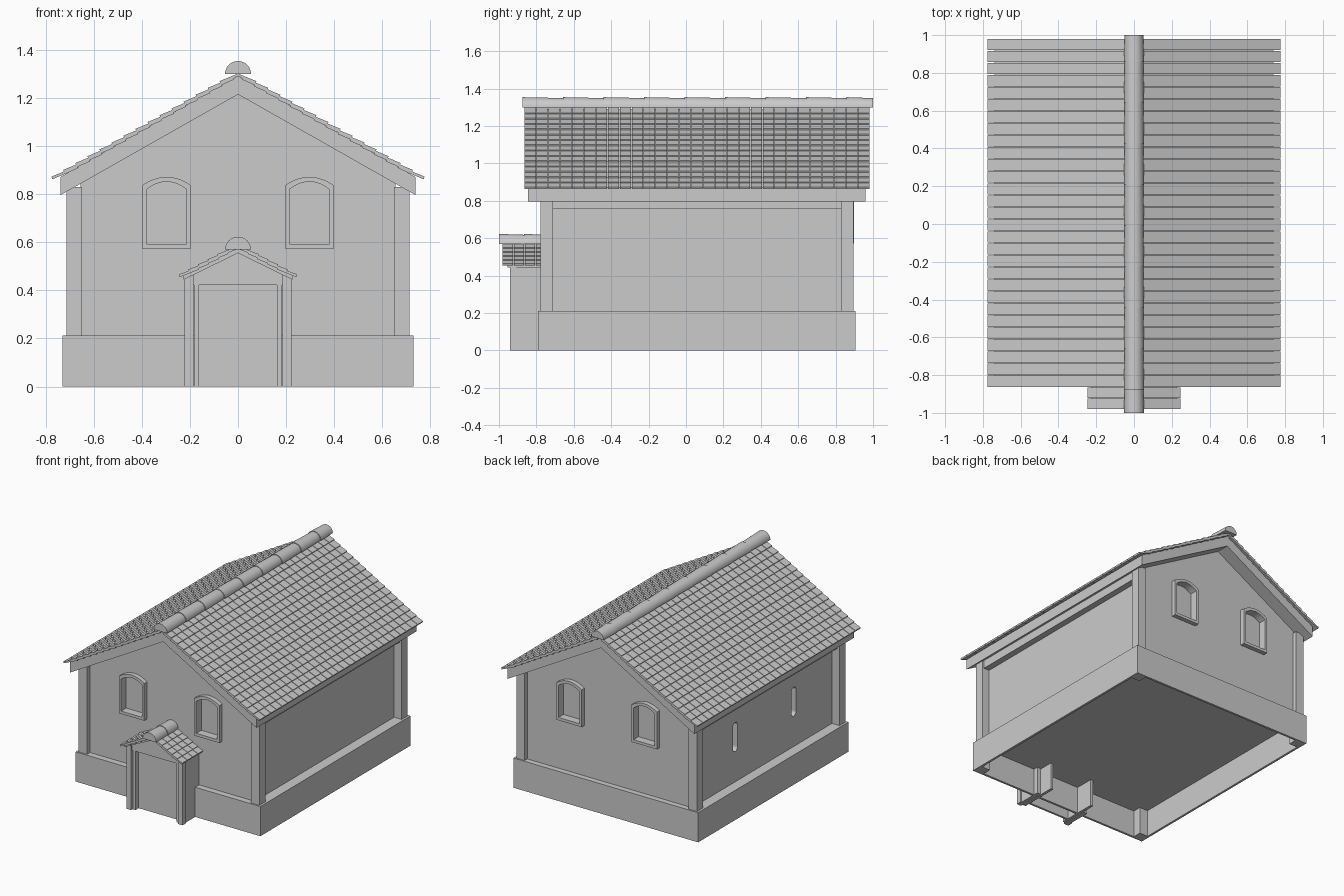
import bpy, bmesh, math

if "Cube" in bpy.data.objects:
    bpy.data.objects.remove(bpy.data.objects["Cube"])

FRONT, BACK = -0.745, 0.865      # gable wall planes
SIDE = 0.655                     # side wall plane


def finish(bm, name, smooth=False):
    bmesh.ops.recalc_face_normals(bm, faces=bm.faces[:])
    me = bpy.data.meshes.new(name)
    bm.to_mesh(me)
    bm.free()
    ob = bpy.data.objects.new(name, me)
    bpy.context.collection.objects.link(ob)
    if smooth:
        bpy.ops.object.select_all(action='DESELECT')
        ob.select_set(True)
        bpy.context.view_layer.objects.active = ob
        bpy.ops.object.shade_smooth_by_angle(angle=math.radians(35))
    return ob


def loft(bm, loop_a, loop_b):
    """Closed solid between two matching loops."""
    a = [bm.verts.new(p) for p in loop_a]
    b = [bm.verts.new(p) for p in loop_b]
    n = len(a)
    bm.faces.new(a)
    bm.faces.new(b[::-1])
    for i in range(n):
        j = (i + 1) % n
        bm.faces.new((a[i], b[i], b[j], a[j]))


def prism_y(bm, prof, y0, y1):
    loft(bm, [(x, y0, z) for x, z in prof], [(x, y1, z) for x, z in prof])


def prism_x(bm, prof, x0, x1):
    loft(bm, [(x0, y, z) for y, z in prof], [(x1, y, z) for y, z in prof])


def box(bm, x0, x1, y0, y1, z0, z1):
    prism_y(bm, [(x0, z0), (x1, z0), (x1, z1), (x0, z1)], y0, y1)


def boxes(name, *dims):
    bm = bmesh.new()
    for d in dims:
        box(bm, *d)
    return finish(bm, name)


def arch(cx, w, z0, z1, z2, n=10):
    pts = [(cx - w, z0), (cx + w, z0)]
    for i in range(n + 1):
        t = 1 - 2 * i / n
        pts.append((cx + w * t, z1 + (z2 - z1) * (1 - t * t)))
    return pts


def roof_slab(name, half, top, bottom, slope, thick_slope, y0, y1):
    bm = bmesh.new()
    prism_y(bm, [(0, top), (half, top - half * thick_slope), (half, bottom - half * slope),
                 (0, bottom), (-half, bottom - half * slope),
                 (-half, top - half * thick_slope)], y0, y1)
    return finish(bm, name)


def tiles(name, x0, z0, dx, dz, rows, length, tilt, y0, y1, cols, thick=0.011, gap=0.004):
    bm = bmesh.new()
    tw = (y1 - y0) / cols
    for r in range(rows):
        xe, ze = x0 - r * dx, z0 + r * dz
        xi = max(xe - length, 0.0)
        zi = ze + (xe - xi) * tilt
        for s in (1, -1):
            prof = [(s * xe, ze), (s * (xe + thick * 0.4), ze + thick),
                    (s * xi, zi + thick), (s * xi, zi)]
            for c in range(cols):
                prism_y(bm, prof, y0 + c * tw + gap / 2, y0 + (c + 1) * tw - gap / 2)
    return finish(bm, name)


def ridge(name, y0, y1, step, z, r0=0.054, r1=0.049, n=16):
    bm = bmesh.new()
    y = y0
    while y < y1 - 0.005:
        e = min(y + step, y1)

        def ring(yy, r):
            return [(r * math.cos(math.pi * i / n), yy, z + r * math.sin(math.pi * i / n))
                    for i in range(n + 1)]
        loft(bm, ring(y, r0), ring(min(e + 0.01, y1), r1))
        y = e
    return finish(bm, name, True)


# Plinth: hollow underneath, closed by a floor plate
t = 0.016
boxes("plinth",
      (-0.73, 0.73, -0.79, -0.79 + t, 0, 0.195), (-0.73, 0.73, 0.905 - t, 0.905, 0, 0.195),
      (-0.73, -0.73 + t, -0.79 + t, 0.905 - t, 0, 0.195),
      (0.73 - t, 0.73, -0.79 + t, 0.905 - t, 0, 0.195),
      (-0.73, 0.73, -0.79, 0.905, 0.195, 0.212))

# Main walls with gables
bm = bmesh.new()
prism_y(bm, [(-SIDE, 0.2), (SIDE, 0.2), (SIDE, 0.86), (0, 1.235), (-SIDE, 0.86)], FRONT, BACK)
walls = finish(bm, "walls")

# Cutter for window recesses and the two slits in the left wall
bm = bmesh.new()
for cx in (-0.297, 0.297):
    prof = arch(cx, 0.083, 0.592, 0.82, 0.852)
    prism_y(bm, prof, FRONT - 0.1, FRONT + 0.025)
    prism_y(bm, prof, BACK - 0.025, BACK + 0.1)
for cy in (0.38, -0.28):
    r, n = 0.026, 8
    prof = [(cy + r * math.cos(math.pi * i / n), 0.61 + r * math.sin(math.pi * i / n))
            for i in range(n + 1)]
    prof += [(cy - r * math.cos(math.pi * i / n), 0.455 - r * math.sin(math.pi * i / n))
             for i in range(n + 1)]
    prism_x(bm, prof, -0.8, -SIDE + 0.04)
cutter = finish(bm, "opening_cutter")
cutter.hide_render = True
mod = walls.modifiers.new("openings", 'BOOLEAN')
mod.object, mod.operation, mod.solver = cutter, 'DIFFERENCE', 'EXACT'
bpy.context.view_layer.objects.active = walls
bpy.ops.object.modifier_apply(modifier=mod.name)
bpy.data.objects.remove(cutter)

# Window frames and sills, front and back
for side, wall, out in (("front", FRONT, -0.032), ("back", BACK, 0.032)):
    for label, cx in (("left", -0.297), ("right", 0.297)):
        bm = bmesh.new()
        outer = arch(cx, 0.1, 0.572, 0.838, 0.872)
        inner = arch(cx, 0.083, 0.592, 0.82, 0.852)
        rings = [[bm.verts.new((x, y, z)) for x, z in p]
                 for p, y in ((outer, wall), (outer, wall + out), (inner, wall + out), (inner, wall))]
        n = len(outer)
        for k in range(4):
            a, b = rings[k], rings[(k + 1) % 4]
            for i in range(n):
                j = (i + 1) % n
                bm.faces.new((a[i], a[j], b[j], b[i]))
        finish(bm, f"{side}_{label}_window_frame")

# Corner pillars and eave beams
boxes("corner_pillars", *[(min(s * 0.648, s * 0.714), max(s * 0.648, s * 0.714), y, y + 0.067, 0, 0.83)
                          for s in (1, -1) for y in (-0.779, 0.828)])
boxes("eave_beams", *[(min(s * 0.64, s * 0.7), max(s * 0.64, s * 0.7), -0.72, 0.84, 0.76, 0.83)
                      for s in (1, -1)])

# Main roof
roof_slab("roof_slab", 0.738, 1.292, 1.215, 0.567, 0.569, -0.845, 0.96)
tiles("roof_tiles", 0.772, 0.862, 0.05, 0.0284, 15, 0.105, 0.43, -0.865, 0.982, 29)
ridge("roof_ridge", -0.875, 1.0, 0.2168, 1.3)

# Porch: side walls, posts, jambs, door and gable
pairs = []
for s in (1, -1):
    for a, b, y0, y1, z1 in ((0.188, 0.215, -0.925, -0.74, 0.465),
                             (0.186, 0.222, -0.942, -0.905, 0.465),
                             (0.162, 0.182, -0.925, -0.64, 0.43)):
        x0, x1 = sorted((s * a, s * b))
        pairs.append((x0, x1, y0, y1, 0, z1 if y1 < -0.7 else 0.43))
boxes("porch_walls", *pairs)
boxes("porch_door", (-0.163, 0.163, -0.89, -0.875, 0, 0.425))
bm = bmesh.new()
prism_y(bm, [(-0.19, 0.422), (0.19, 0.422), (0.19, 0.468), (0, 0.562), (-0.19, 0.468)],
        -0.93, -0.74)
finish(bm, "porch_gable")
roof_slab("porch_roof_slab", 0.227, 0.577, 0.555, 0.49, 0.505, -0.955, -0.74)
tiles("porch_tiles", 0.242, 0.455, 0.04, 0.0212, 5, 0.08, 0.4, -0.982, -0.745, 4)
ridge("porch_ridge", -1.0, -0.74, 0.135, 0.569)
